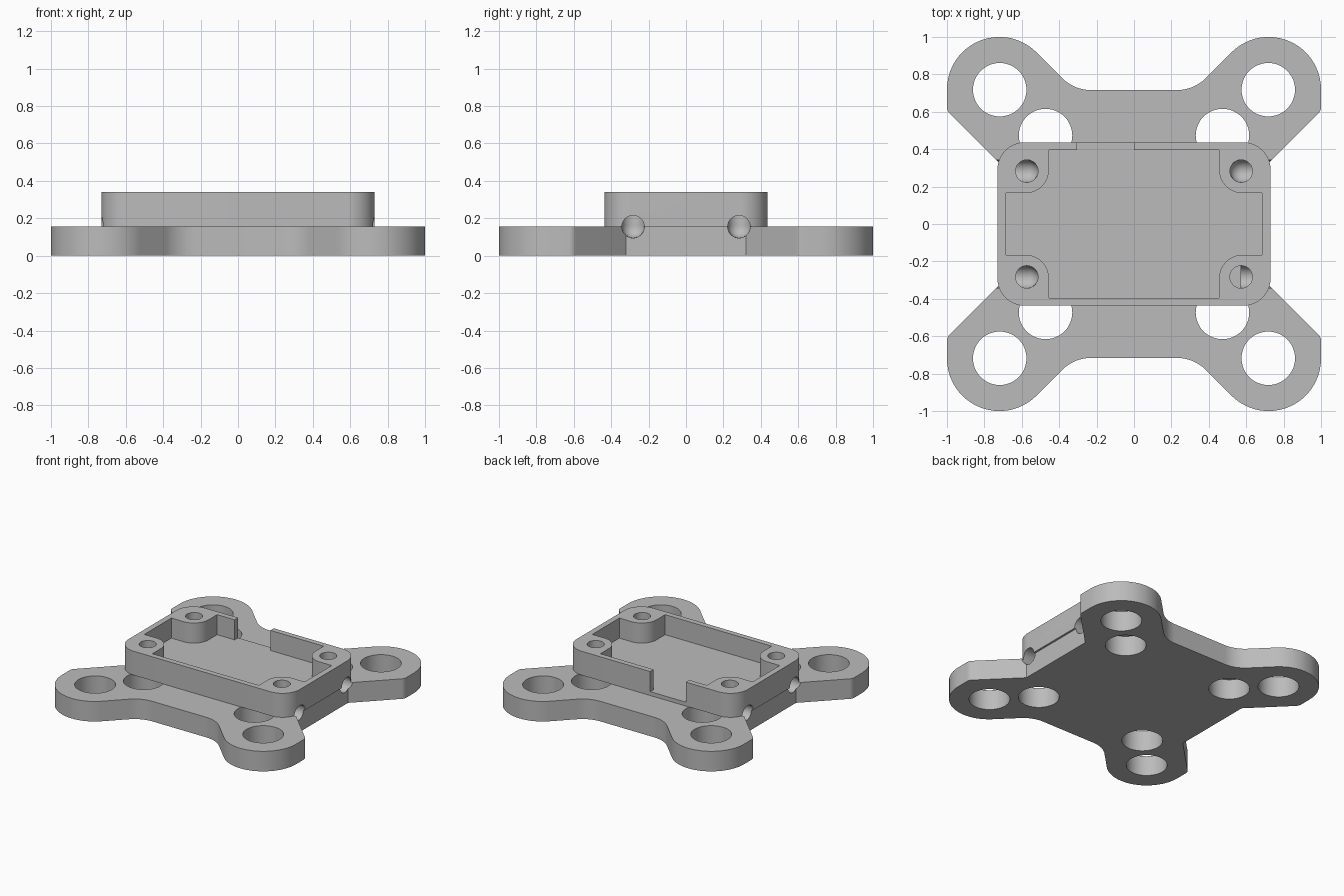
import bpy, bmesh, math
from mathutils import Vector, Matrix

if "Cube" in bpy.data.objects:
    bpy.data.objects.remove(bpy.data.objects["Cube"])

PLATE_TOP, FLOOR, RIM = 0.155, 0.185, 0.34

grey = bpy.data.materials.new("light grey plastic")
grey.use_nodes = True
colour = (0.5, 0.5, 0.5, 1)
grey.diffuse_color = colour
grey.node_tree.nodes["Principled BSDF"].inputs["Base Color"].default_value = colour


def add(name, bm):
    mesh = bpy.data.meshes.new(name)
    bmesh.ops.recalc_face_normals(bm, faces=bm.faces)
    bm.to_mesh(mesh)
    bm.free()
    mesh.materials.append(grey)
    ob = bpy.data.objects.new(name, mesh)
    bpy.context.collection.objects.link(ob)
    return ob


def rounded(corners, steps=14):
    """Turn (x, y, radius) corners into an outline with filleted corners."""
    out = []
    for i, (x, y, r) in enumerate(corners):
        p = Vector((x, y))
        a = (Vector(corners[i - 1][:2]) - p).normalized()
        b = (Vector(corners[(i + 1) % len(corners)][:2]) - p).normalized()
        if r == 0:
            out.append(p)
            continue
        half = a.angle(b) / 2
        centre = p + (a + b).normalized() * r / math.sin(half)
        start = p + a * r / math.tan(half) - centre
        end = p + b * r / math.tan(half) - centre
        turn = math.atan2(start.x * end.y - start.y * end.x, start.dot(end))
        out += [centre + Matrix.Rotation(turn * k / steps, 2) @ start
                for k in range(steps + 1)]
    return out


def four_way(quarter):
    """Mirror corners of the +x +y quarter around the whole outline."""
    out = []
    for sx, sy in ((1, 1), (-1, 1), (-1, -1), (1, -1)):
        part = [(x * sx, y * sy, r) for x, y, r in quarter]
        out += part if sx == sy else part[::-1]
    return out


def prism(name, outline, z0, z1):
    bm = bmesh.new()
    face = bm.faces.new([bm.verts.new((p.x, p.y, z0)) for p in outline])
    top = bmesh.ops.extrude_face_region(bm, geom=[face])["geom"]
    bmesh.ops.translate(bm, vec=(0, 0, z1 - z0),
                        verts=[v for v in top if isinstance(v, bmesh.types.BMVert)])
    return add(name, bm)


def rod(p, q, r):
    p, q = Vector(p), Vector(q)
    turn = (q - p).to_track_quat("Z", "Y").to_matrix().to_4x4()
    bm = bmesh.new()
    bmesh.ops.create_cone(bm, cap_ends=True, segments=48, radius1=r, radius2=r,
                          depth=(q - p).length,
                          matrix=Matrix.Translation((p + q) / 2) @ turn)
    return add("cutter", bm)


def ball(p, r):
    bm = bmesh.new()
    bmesh.ops.create_uvsphere(bm, u_segments=32, v_segments=16, radius=r,
                              matrix=Matrix.Translation(p))
    return add("cutter", bm)


def cut(ob, cutter):
    cutter.hide_render = True
    mod = ob.modifiers.new("cut", "BOOLEAN")
    mod.operation, mod.solver, mod.object = "DIFFERENCE", "EXACT", cutter
    bpy.context.view_layer.objects.active = ob
    bpy.ops.object.modifier_apply(modifier=mod.name)


# Base plate with four round lobes
plate = prism("base_plate", rounded(four_way([
    (0.715, 0.32, 0), (1, 0.605, 0.05), (1, 1, 0.28),
    (0.604, 1, 0.28), (0.32, 0.716, 0.22)])), 0, PLATE_TOP)

# Raised tray with rounded corners and a cavity that leaves corner posts
tray = prism("tray", rounded(four_way([(0.73, 0.437, 0.145)])), PLATE_TOP, RIM)
cutters = [prism("cutter", rounded(four_way([
    (0.685, 0.165, 0), (0.455, 0.165, 0.125), (0.455, 0.395, 0)])), FLOOR, 0.5)]
cut(tray, cutters[0])

# Gap in the back wall
gap = prism("cutter", [Vector(p) for p in
                       ((-0.305, 0.3), (0, 0.3), (0, 0.5), (-0.305, 0.5))], FLOOR, 0.5)
cut(tray, gap)
cutters.append(gap)

for sx in (-1, 1):
    for sy in (-1, 1):
        # Large through holes in each arm
        for d in (0.718, 0.473):
            hole = rod((sx * d, sy * d, -0.1), (sx * d, sy * d, 0.3), 0.143)
            cut(plate, hole)
            cutters.append(hole)
        # Elbow channel from the post top out through the side
        x, y = sx * 0.573, sy * 0.283
        bend = (x, y, PLATE_TOP)
        down = rod((x, y, 0.5), bend, 0.06)
        out = rod(bend, (sx * 1.2, y, PLATE_TOP), 0.06)
        elbow = ball(bend, 0.0598)
        cut(tray, down)
        for c in (out, elbow):
            cut(tray, c)
            cut(plate, c)
        cutters += [down, out, elbow]

for c in cutters:
    bpy.data.objects.remove(c)

# Smooth curved walls, keep edges sharp
bpy.ops.object.select_all(action="DESELECT")
for ob in (plate, tray):
    ob.select_set(True)
bpy.context.view_layer.objects.active = plate
bpy.ops.object.shade_smooth_by_angle(angle=math.radians(30))
